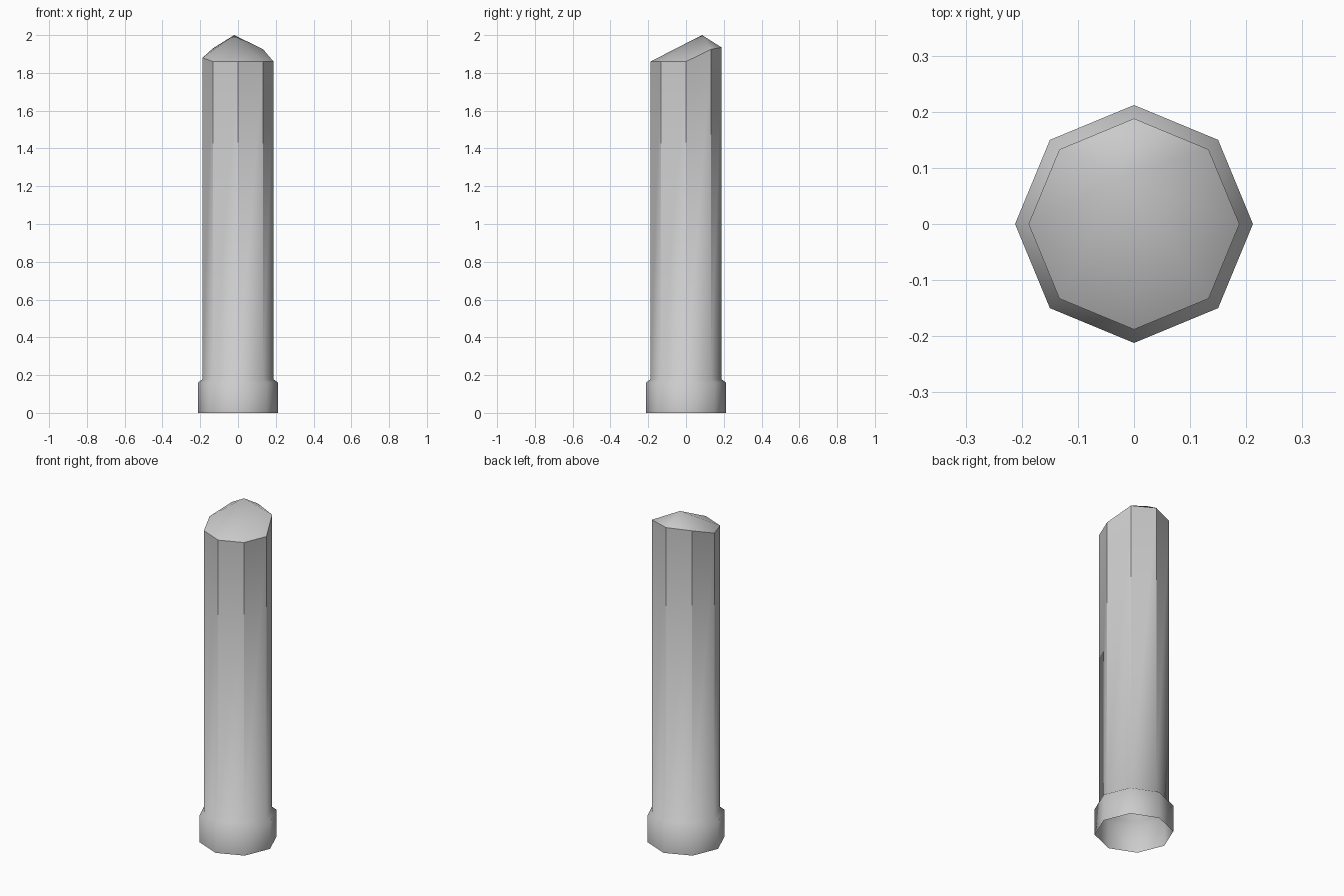
import bpy
import bmesh
from math import cos, sin, pi

cube = bpy.data.objects.get("Cube")
if cube:
    bpy.data.objects.remove(cube, do_unlink=True)

# Single grey material
grey = bpy.data.materials.new("light_grey")
grey.use_nodes = True
colour = (0.6, 0.6, 0.6, 1)
grey.diffuse_color = colour
grey.node_tree.nodes["Principled BSDF"].inputs["Base Color"].default_value = colour

SIDES = 8
bm = bmesh.new()


def ring(radius, heights):
    """Octagon of vertices, corner 0 at +x, running counterclockwise."""
    return [bm.verts.new((radius * cos(2 * pi * i / SIDES),
                          radius * sin(2 * pi * i / SIDES), z))
            for i, z in enumerate(heights)]


def bridge(low, high):
    for i in range(SIDES):
        j = (i + 1) % SIDES
        bm.faces.new((low[i], low[j], high[j], high[i]))


# Collar with a sloped shoulder, open underneath, then the shaft
# whose upper rim is cut on a slant, rising to the back
rim_heights = [1.86, 1.925, 1.935, 1.93, 1.88, 1.86, 1.86, 1.86]
foot = ring(0.212, [0] * SIDES)
shoulder = ring(0.212, [0.16] * SIDES)
neck = ring(0.188, [0.178] * SIDES)
rim = ring(0.188, rim_heights)
for low, high in ((foot, shoulder), (shoulder, neck), (neck, rim)):
    bridge(low, high)

# Off-centre pointed tip
apex = bm.verts.new((-0.02, 0.085, 2.0))
for i in range(SIDES):
    bm.faces.new((rim[i], rim[(i + 1) % SIDES], apex))

# Smooth faces, with crisp shaft corners and rim
for face in bm.faces:
    face.smooth = True
for i in range(SIDES):
    bm.edges.get((neck[i], rim[i])).smooth = False
    bm.edges.get((rim[i], rim[(i + 1) % SIDES])).smooth = False

mesh = bpy.data.meshes.new("faceted_post")
bm.to_mesh(mesh)
bm.free()
mesh.materials.append(grey)
post = bpy.data.objects.new("faceted_post", mesh)
bpy.context.scene.collection.objects.link(post)
